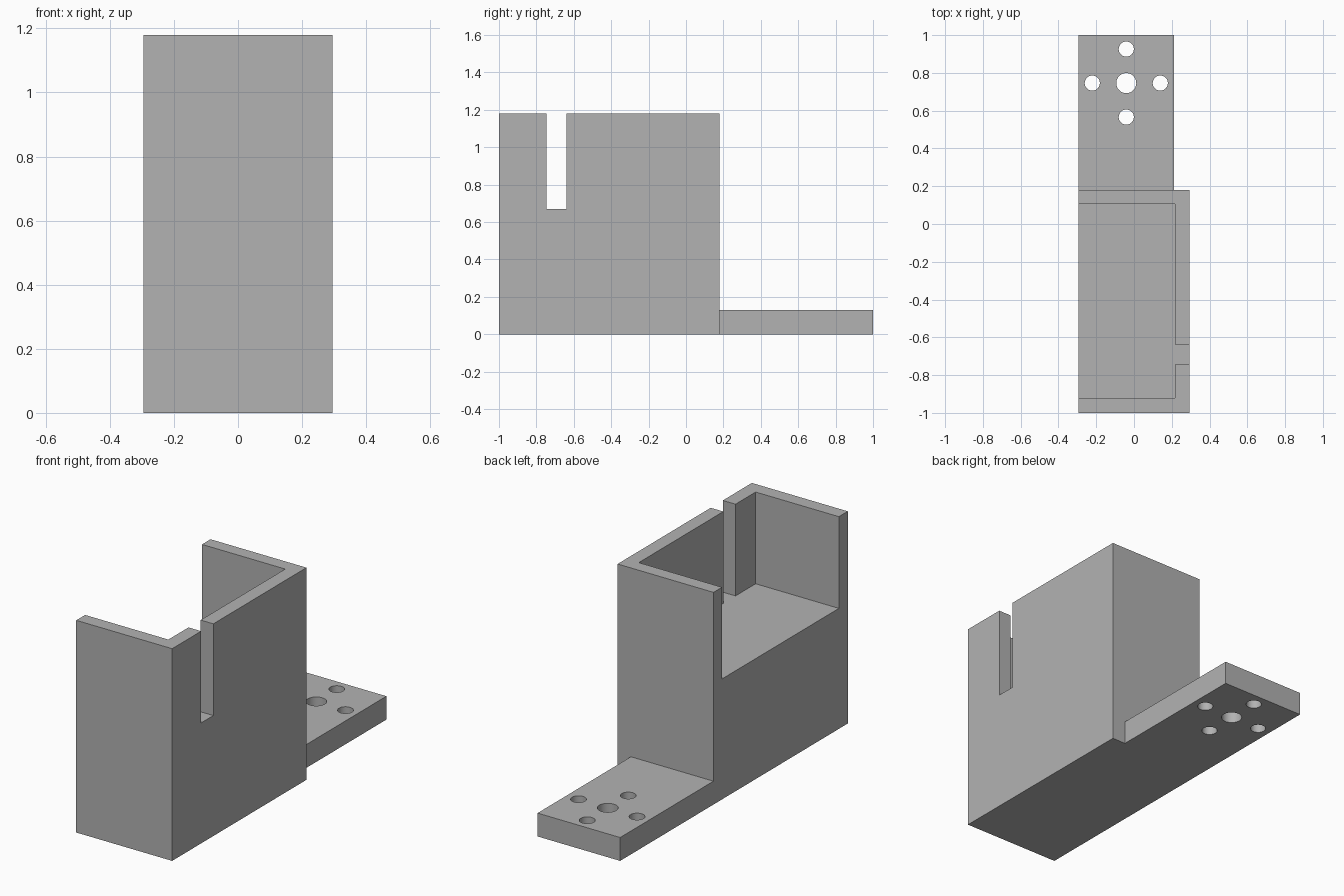
import bpy

cube = bpy.data.objects.get("Cube")
if cube:
    bpy.data.objects.remove(cube, do_unlink=True)

GREY = (0.448, 0.448, 0.448, 1.0)
grey = bpy.data.materials.new("plain_grey")
grey.use_nodes = True
grey.diffuse_color = GREY
grey.node_tree.nodes["Principled BSDF"].inputs["Base Color"].default_value = GREY


def box(name, low, high):
    """Box between two corners."""
    centre = [(a + b) / 2 for a, b in zip(low, high)]
    bpy.ops.mesh.primitive_cube_add(size=1, location=centre)
    obj = bpy.context.object
    obj.name = name
    obj.scale = [b - a for a, b in zip(low, high)]
    bpy.ops.object.transform_apply(location=True, rotation=False, scale=True)
    obj.data.materials.append(grey)
    return obj


def hole(x, y, radius):
    """Upright cylinder used as a drill."""
    bpy.ops.mesh.primitive_cylinder_add(vertices=48, radius=radius, depth=1,
                                        location=(x, y, 0))
    obj = bpy.context.object
    obj.name = "hole_cutter"
    obj.data.materials.append(grey)
    return obj


def combine(target, tool, operation):
    """Apply a boolean and discard the tool."""
    tool.hide_render = True
    mod = target.modifiers.new("boolean", "BOOLEAN")
    mod.operation = operation
    mod.solver = "EXACT"
    mod.object = tool
    bpy.context.view_layer.objects.active = target
    bpy.ops.object.modifier_apply(modifier=mod.name)
    bpy.data.objects.remove(tool, do_unlink=True)


half_width, height, floor = 0.295, 1.18, 0.67
back = 0.18       # rear face of the tall block
inner_x = 0.217   # inner face of the slotted wall

# Tall block with a pocket open at the top and one side
bracket = box("bracket_body", (-half_width, -1, 0), (half_width, back, height))
combine(bracket, box("pocket_cutter", (-1, -0.922, floor), (inner_x, 0.105, 2)), "DIFFERENCE")

# Narrow slot down the remaining side wall, level with the pocket floor
combine(bracket, box("slot_cutter", (0, -0.745, floor), (1, -0.638, 2)), "DIFFERENCE")

# Mounting plate with a centre hole and four smaller ones around it
plate = box("mounting_plate", (-half_width, back, 0), (0.213, 1, 0.13))
cx, cy, spacing = -0.041, 0.746, 0.18
combine(plate, hole(cx, cy, 0.053), "DIFFERENCE")
for dx, dy in ((1, 0), (-1, 0), (0, 1), (0, -1)):
    combine(plate, hole(cx + dx * spacing, cy + dy * spacing, 0.04), "DIFFERENCE")

# Smooth the hole walls, keep every edge crisp
bpy.ops.object.select_all(action="DESELECT")
plate.select_set(True)
bpy.context.view_layer.objects.active = plate
bpy.ops.object.shade_smooth_by_angle()
